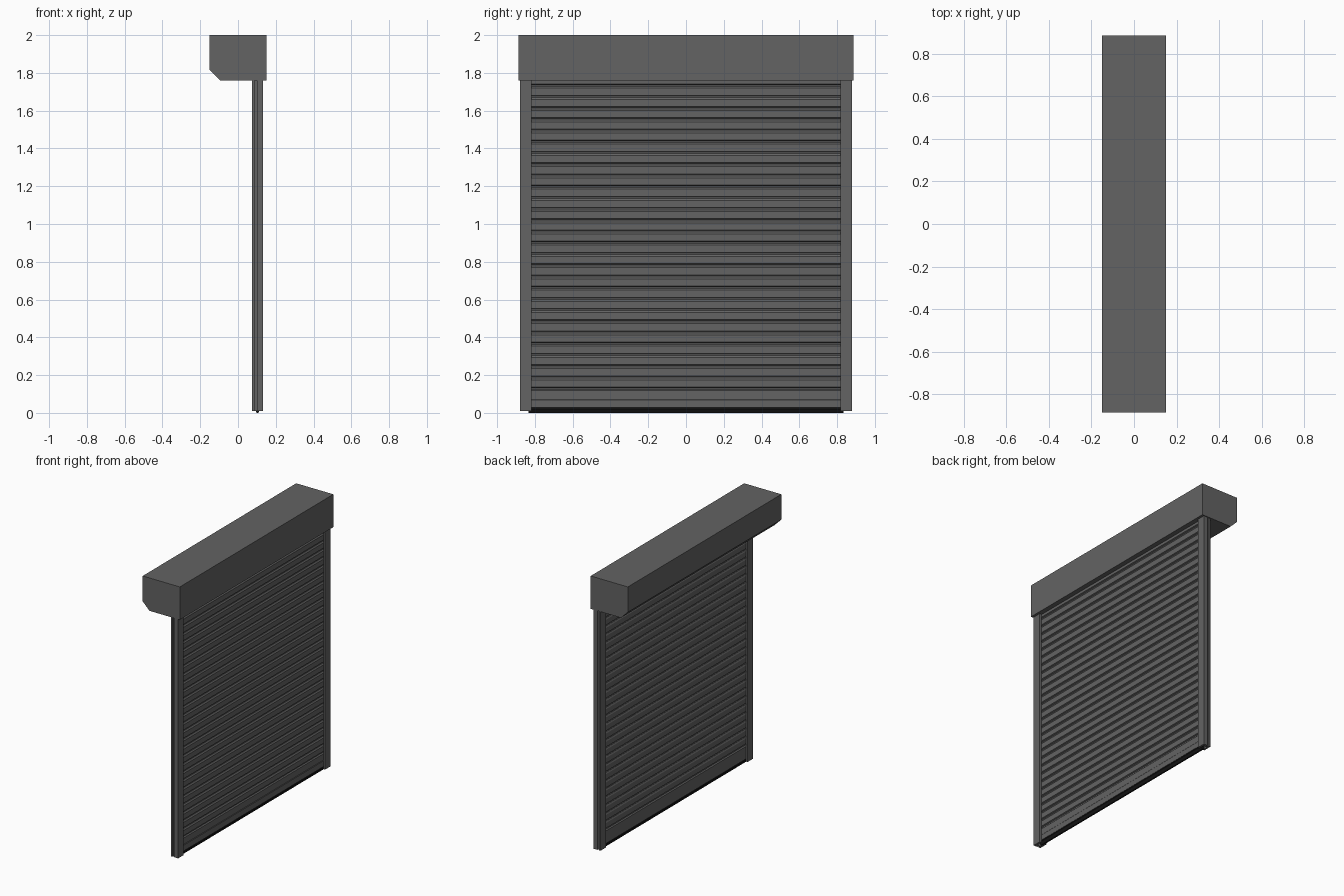
import bpy, bmesh

cube = bpy.data.objects.get("Cube")
if cube:
    bpy.data.objects.remove(cube, do_unlink=True)


def material(name, value):
    m = bpy.data.materials.new(name)
    m.use_nodes = True
    col = (value, value, value, 1)
    m.diffuse_color = col
    m.node_tree.nodes["Principled BSDF"].inputs["Base Color"].default_value = col
    return m


GREY = material("graphite grey", 0.125)
BLACK = material("rubber black", 0.008)


def extrude(name, outline, start, depth, mat):
    """Extrude a closed outline of 3D points along a vector."""
    bm = bmesh.new()
    face = bm.faces.new([bm.verts.new([a + b for a, b in zip(p, start)]) for p in outline])
    out = bmesh.ops.extrude_face_region(bm, geom=[face])
    verts = [g for g in out["geom"] if isinstance(g, bmesh.types.BMVert)]
    bmesh.ops.translate(bm, vec=depth, verts=verts)
    bmesh.ops.recalc_face_normals(bm, faces=bm.faces)
    mesh = bpy.data.meshes.new(name)
    bm.to_mesh(mesh)
    bm.free()
    mesh.materials.append(mat)
    obj = bpy.data.objects.new(name, mesh)
    bpy.context.collection.objects.link(obj)
    return obj


def along_y(name, xz, half, mat):
    return extrude(name, [(x, 0, z) for x, z in xz], (0, -half, 0), (0, 2 * half, 0), mat)


# Roller housing with one chamfered lower edge, and thin end caps
housing = [(-0.15, 2.0), (0.15, 2.0), (0.15, 1.76), (-0.095, 1.76), (-0.15, 1.815)]
along_y("housing", housing, 0.88, GREY)
for side, name in ((-1, "housing_cap_right"), (1, "housing_cap_left")):
    extrude(name, [(x, 0, z) for x, z in housing], (0, side * 0.88, 0), (0, side * 0.006, 0), GREY)

# Guide rails: channel open towards the curtain, shallow groove on the outside
inner, outer, web = 0.817, 0.88, 0.86
rail = [(0.075, outer), (0.088, outer), (0.088, outer - 0.008), (0.1, outer - 0.008),
        (0.1, outer), (0.132, outer), (0.132, inner), (0.118, inner), (0.118, web),
        (0.088, web), (0.088, inner), (0.075, inner)]
for side, name in ((-1, "guide_rail_right"), (1, "guide_rail_left")):
    extrude(name, [(x, side * y, 0) for x, y in rail], (0, 0, 0.01), (0, 0, 1.75), GREY)

# Curtain slat: flat face, sloped shoulder and narrow recessed neck, repeated upwards
pitch = 0.0594
slat = along_y("curtain_slats", [
    (0.098, 0), (0.106, 0), (0.106, 0.008), (0.115, 0.012), (0.115, 0.05),
    (0.108, pitch), (0.096, pitch), (0.091, 0.05), (0.091, 0.012), (0.098, 0.008)], 0.85, GREY)
slat.location.z = 0.125
array = slat.modifiers.new("stack", "ARRAY")
array.count = 28
array.use_relative_offset = False
array.use_constant_offset = True
array.constant_offset_displace = (0, 0, pitch)

# Bottom bar with a small step, and the rubber seal beneath it
along_y("bottom_bar", [
    (0.091, 0.03), (0.116, 0.03), (0.116, 0.068), (0.113, 0.072), (0.113, 0.118),
    (0.106, 0.125), (0.098, 0.125), (0.091, 0.118)], 0.84, GREY)
along_y("bottom_seal", [
    (0.093, 0.03), (0.114, 0.03), (0.117, 0.02), (0.108, 0), (0.098, 0), (0.09, 0.02)], 0.835, BLACK)
